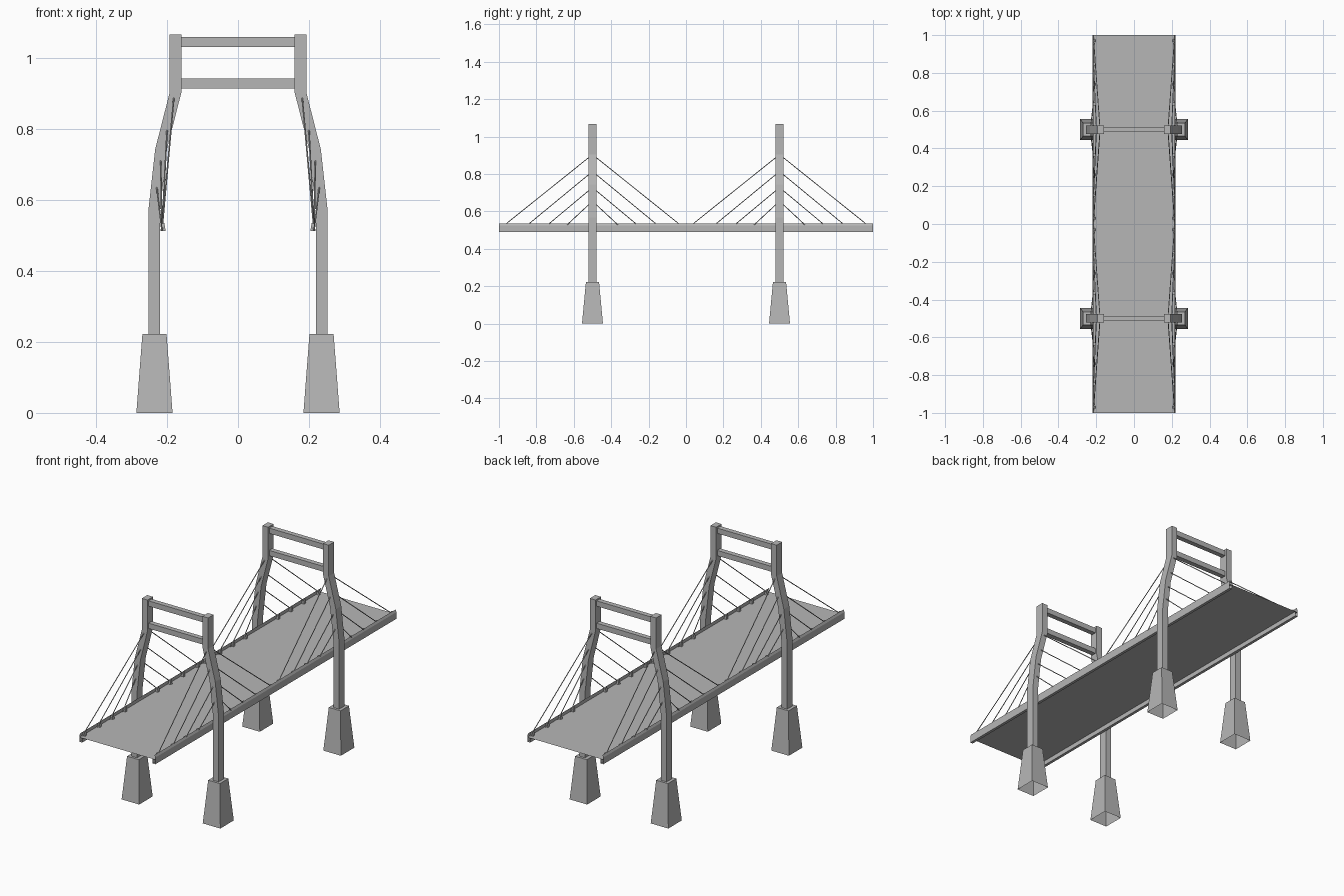
import bpy, bmesh
from mathutils import Vector

if "Cube" in bpy.data.objects:
    bpy.data.objects.remove(bpy.data.objects["Cube"])

GREY = bpy.data.materials.new("concrete_grey")
GREY.diffuse_color = (0.47, 0.47, 0.47, 1)
GREY.use_nodes = True
GREY.node_tree.nodes["Principled BSDF"].inputs["Base Color"].default_value = GREY.diffuse_color


def finish(name, bm, fix=True):
    if fix:
        bmesh.ops.recalc_face_normals(bm, faces=bm.faces)
    me = bpy.data.meshes.new(name)
    bm.to_mesh(me)
    bm.free()
    me.materials.append(GREY)
    ob = bpy.data.objects.new(name, me)
    bpy.context.collection.objects.link(ob)
    return ob


def loft(name, rings, bottom=True, top=True, closed=True):
    """Skin a list of equal-length point rings."""
    bm = bmesh.new()
    vs = [[bm.verts.new(p) for p in r] for r in rings]
    n = len(rings[0])
    for a, b in zip(vs, vs[1:]):
        for i in range(n if closed else n - 1):
            j = (i + 1) % n
            bm.faces.new((a[i], a[j], b[j], b[i]))
    if bottom:
        bm.faces.new(vs[0])
    if top:
        bm.faces.new(vs[-1])
    return finish(name, bm)


def rect(cx, cy, z, hx, hy):
    return [(cx - hx, cy - hy, z), (cx + hx, cy - hy, z),
            (cx + hx, cy + hy, z), (cx - hx, cy + hy, z)]


def along_y(profile, s, y0, y1):
    return [[(s * x, y, z) for x, z in profile] for y in (y0, y1)]


def cable(name, a, b, r=0.0022):
    a, b = Vector(a), Vector(b)
    d = b - a
    bm = bmesh.new()
    bmesh.ops.create_cone(bm, cap_ends=True, segments=8, radius1=r, radius2=r, depth=d.length)
    ob = finish(name, bm)
    ob.data.transform(d.to_track_quat('Z', 'Y').to_matrix().to_4x4())
    ob.location = (a + b) / 2


LEG = [(0.2365, 0.22), (0.2365, 0.568), (0.217, 0.743), (0.176, 0.904), (0.176, 1.067)]
# tower attachment (x, z) and distance of the deck anchor from the tower
CABLES = [(0.181, 0.888, 0.485), (0.200, 0.797, 0.362),
          (0.218, 0.711, 0.255), (0.229, 0.636, 0.150)]
ANCHOR = [(0.204, 0.513), (0.219, 0.513), (0.2145, 0.535), (0.2075, 0.535)]

for ty in (-0.5, 0.5):
    for s in (-1, 1):
        # tapered footing (open underneath) and bent tower leg
        loft("footing", [rect(s * 0.2355, ty, 0, 0.051, 0.056),
                         rect(s * 0.2355, ty, 0.223, 0.034, 0.035)], bottom=False)
        loft("tower_leg", [rect(s * x, ty, z, 0.0165, 0.0225) for x, z in LEG])
        # stay cables in both directions, each held by a small deck anchor
        for x, z, dist in CABLES:
            for d in (-1, 1):
                end = ty + d * dist
                cable("stay_cable", (s * x, ty + d * 0.02, z), (s * 0.2145, end, 0.515))
                loft("cable_anchor", along_y(ANCHOR, s, end - d * 0.022, end - d * 0.008))
    # cross beams
    for z0, z1 in ((0.914, 0.942), (1.031, 1.059)):
        loft("cross_beam", [rect(0, ty, z, 0.162, 0.013) for z in (z0, z1)])

# road deck: a single sheet
bm = bmesh.new()
bm.faces.new([bm.verts.new(p) for p in rect(0, 0, 0.513, 0.22, 1.0)])
finish("road_deck", bm, fix=False)

# open-ended edge beam whose outer wall rises above the deck as a curb
for s in (-1, 1):
    beam = [(0.205, 0.513), (0.205, 0.489), (0.22, 0.489), (0.22, 0.524), (0.2145, 0.536)]
    loft("edge_beam", along_y(beam, s, -1, 1), bottom=False, top=False, closed=False)
